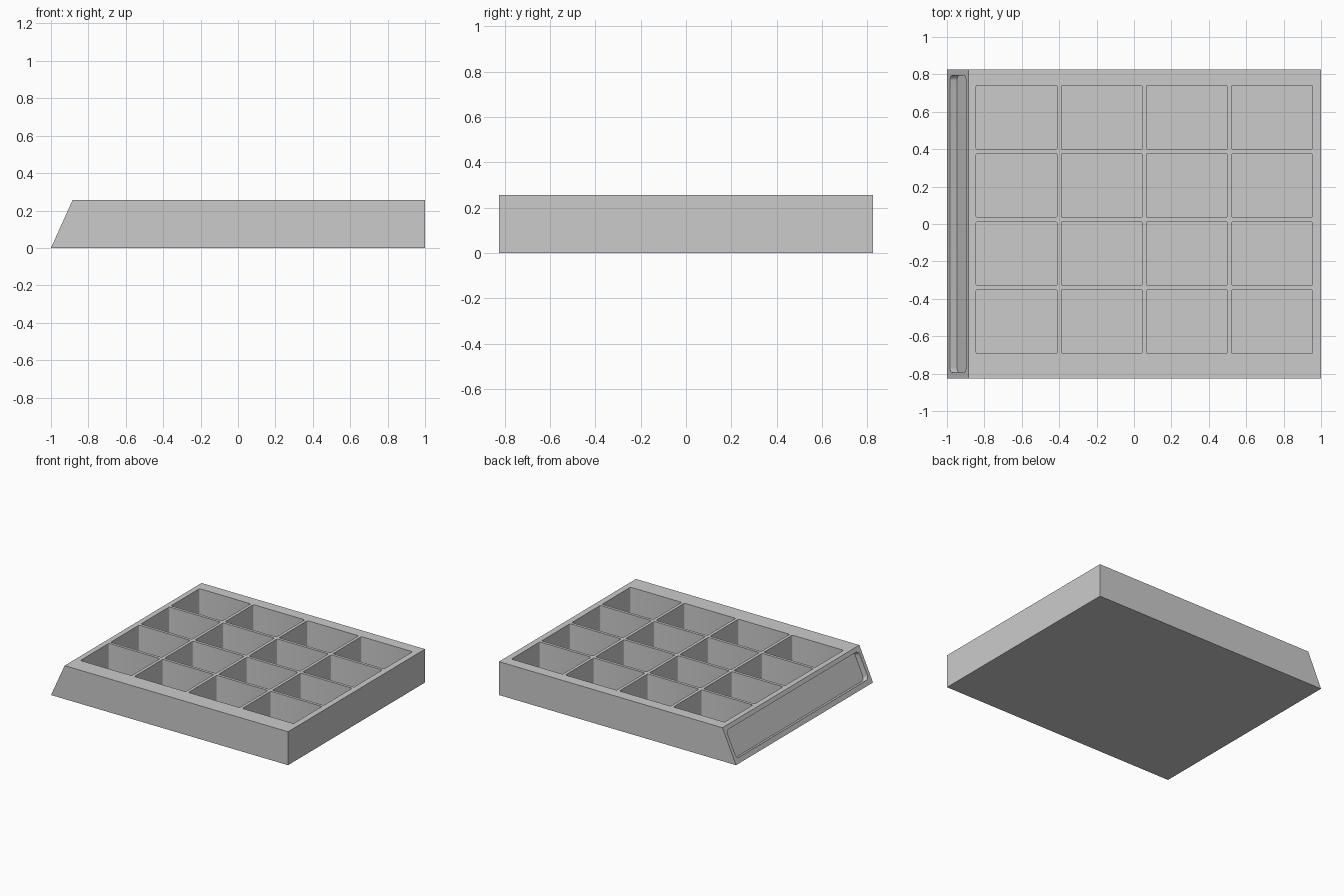
import bpy, bmesh, math
from mathutils import Vector, Matrix

if "Cube" in bpy.data.objects:
    bpy.data.objects.remove(bpy.data.objects["Cube"])

HALF_Y, HEIGHT, FLOOR = 0.825, 0.255, 0.023
FOOT, BROW = Vector((-1, 0, 0)), Vector((-0.885, 0, HEIGHT))


def prism(bm, pts, z0, z1, mat=Matrix()):
    """Extrude a counter-clockwise outline from z0 to z1, placed by mat."""
    lo = [bm.verts.new(mat @ Vector((x, y, z0))) for x, y in pts]
    hi = [bm.verts.new(mat @ Vector((x, y, z1))) for x, y in pts]
    bm.faces.new(lo[::-1])
    bm.faces.new(hi)
    n = len(pts)
    for i in range(n):
        j = (i + 1) % n
        bm.faces.new((lo[i], lo[j], hi[j], hi[i]))


def rounded_rect(w, h, r, seg):
    """Outline of a rounded rectangle centred on the origin."""
    pts = []
    for k, (sx, sy) in enumerate(((1, 1), (-1, 1), (-1, -1), (1, -1))):
        for s in range(seg + 1):
            a = math.pi / 2 * (k + s / seg)
            pts.append((sx * (w / 2 - r) + r * math.cos(a),
                        sy * (h / 2 - r) + r * math.sin(a)))
    return pts


def make_object(name, bm):
    bmesh.ops.recalc_face_normals(bm, faces=bm.faces)
    mesh = bpy.data.meshes.new(name)
    bm.to_mesh(mesh)
    bm.free()
    ob = bpy.data.objects.new(name, mesh)
    bpy.context.collection.objects.link(ob)
    return ob


# tray body: side profile with one sloped end, extruded along y
bm = bmesh.new()
profile = [(FOOT.x, 0), (1, 0), (1, HEIGHT), (BROW.x, HEIGHT)]
prism(bm, profile, -HALF_Y, HALF_Y, Matrix.Rotation(math.pi / 2, 4, 'X'))
tray = make_object("compartment_tray", bm)

# cutter: 4 x 4 grid of compartments
bm = bmesh.new()
cell = rounded_rect(0.432, 0.342, 0.008, 3)
for i in range(4):
    for j in range(4):
        centre = Vector((-0.628 + 0.4553 * i, -0.522 + 0.364 * j, 0))
        prism(bm, cell, FLOOR, HEIGHT + 0.1, Matrix.Translation(centre))

# cutter: shallow label recess, square to the sloped end
up = (BROW - FOOT).normalized()
side = Vector((0, -1, 0))
frame = Matrix((side, up, side.cross(up))).transposed().to_4x4()
frame.translation = (FOOT + BROW) / 2 + up * 0.003
prism(bm, rounded_rect(1.59, 0.21, 0.03, 6), -0.042, 0.05, frame)
cutter = make_object("pocket_cutter", bm)
cutter.hide_render = True

# carve the pockets out of the tray
mod = tray.modifiers.new("pockets", 'BOOLEAN')
mod.operation = 'DIFFERENCE'
mod.solver = 'EXACT'
mod.object = cutter
bpy.context.view_layer.objects.active = tray
tray.select_set(True)
bpy.ops.object.modifier_apply(modifier=mod.name)
bpy.data.objects.remove(cutter)
bpy.ops.object.shade_smooth_by_angle(angle=math.radians(35))
